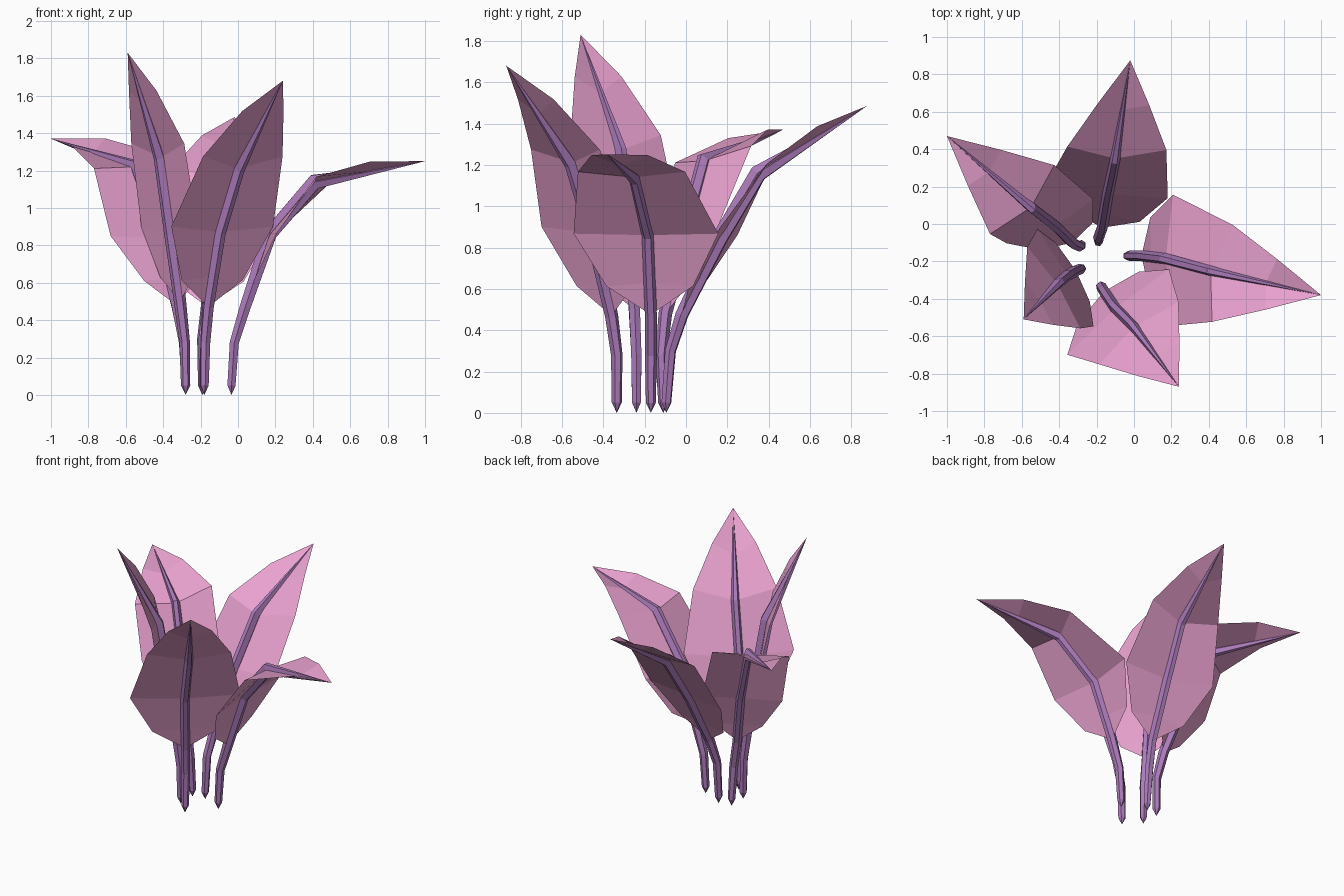
import bpy, bmesh
from math import cos, sin, pi, radians
from mathutils import Vector

if "Cube" in bpy.data.objects:
    bpy.data.objects.remove(bpy.data.objects["Cube"])


def material(name, rgb):
    m = bpy.data.materials.new(name)
    m.diffuse_color = (*rgb, 1)
    m.use_nodes = True
    m.node_tree.nodes["Principled BSDF"].inputs["Base Color"].default_value = m.diffuse_color
    return m


PINK = material("petal_pink", (0.82, 0.36, 0.63))
PURPLE = material("stem_purple", (0.42, 0.2, 0.5))


def finish(bm, name, mat):
    mesh = bpy.data.meshes.new(name)
    bm.to_mesh(mesh)
    bm.free()
    mesh.materials.append(mat)
    bpy.context.collection.objects.link(bpy.data.objects.new(name, mesh))


def side_dir(degrees, tilt=0.0):
    a = radians(degrees)
    return Vector((cos(a), sin(a), tilt)).normalized()


# Tapered six-sided stem, pointed at both ends, deeper than wide up high
def stem(name, pts, side):
    bm = bmesh.new()
    start, end = bm.verts.new(pts[0]), bm.verts.new(pts[-1])
    path = [pts[0] + Vector((0, 0, 0.05))] + pts[1:-1]
    sizes = [(0.024, 0.025), (0.029, 0.028), (0.029, 0.034), (0.029, 0.043), (0.027, 0.046)]
    rings = []
    for i, (p, (w, d)) in enumerate(zip(path, sizes)):
        before = path[max(i - 1, 0)]
        after = pts[-1] if i == len(path) - 1 else path[i + 1]
        tangent = ((after - p).normalized() + (p - before).normalized()).normalized()
        normal = tangent.cross(side).normalized()
        across = normal.cross(tangent)
        rings.append([bm.verts.new(p + across * w * cos(k * pi / 3) + normal * d * sin(k * pi / 3))
                      for k in range(6)])
    for k in range(6):
        j = (k + 1) % 6
        bm.faces.new((start, rings[0][j], rings[0][k]))
        bm.faces.new((end, rings[-1][k], rings[-1][j]))
        for a, b in zip(rings, rings[1:]):
            bm.faces.new((a[k], a[j], b[j], b[k]))
    bmesh.ops.recalc_face_normals(bm, faces=bm.faces[:])
    finish(bm, name, PURPLE)


# Thin faceted blade: rows of left edge, midrib, right edge
def blade(name, pts, low, high, belly_half, shoulder_half):
    root, belly, shoulder, tip = pts[2:]
    ahead = (tip - shoulder).normalized()
    up = Vector((0, 0, 1))
    rows = [  # midrib point, edge centre, half-width vector
        (root.lerp(belly, 0.4), root.lerp(belly, 0.36), low * belly_half * 0.6),
        (belly, belly + ahead * 0.04, low * belly_half),
        (shoulder, shoulder + ahead * 0.065 + up * 0.015, high * shoulder_half),
    ]
    # the outer row sits halfway to the tip with its edges curled up
    rows.append((shoulder.lerp(tip, 0.5), rows[2][1].lerp(tip, 0.5) + up * 0.04, rows[2][2] * 0.52))
    bm = bmesh.new()
    first, last = bm.verts.new(root), bm.verts.new(tip)
    verts = [[bm.verts.new(v) for v in (edge - half, mid, edge + half)] for mid, edge, half in rows]
    for k in range(2):
        bm.faces.new((first, verts[0][k + 1], verts[0][k]))
        bm.faces.new((last, verts[-1][k], verts[-1][k + 1]))
        for a, b in zip(verts, verts[1:]):
            bm.faces.new((a[k], a[k + 1], b[k + 1], b[k]))
    bmesh.ops.recalc_face_normals(bm, faces=bm.faces[:])
    finish(bm, name, PINK)


def leaf(name, path, low_angle, high_angle, belly_half, shoulder_half, tilt=0.0):
    pts = [Vector(p) for p in path]
    low, high = side_dir(low_angle), side_dir(high_angle, tilt)
    stem(name + "_stem", pts, low)
    blade(name + "_blade", pts, low, high, belly_half, shoulder_half)


# Five leaves around the middle, each bending outwards
leaf("right_leaf", [(-.035, -.17, 0), (-.02, -.17, .28), (.04, -.17, .475),
                    (.17, -.185, .86), (.41, -.25, 1.14), (1.0, -.38, 1.25)], 90, 78, .35, .265)
leaf("back_leaf", [(-.19, -.095, 0), (-.19, -.075, .3), (-.17, -.02, .475),
                   (-.14, .16, .84), (-.1, .35, 1.16), (-.02, .875, 1.485)], -10, -2, .32, .265)
leaf("left_leaf", [(-.28, -.11, 0), (-.29, -.12, .28), (-.33, -.1, .48),
                   (-.42, -.01, .84), (-.55, .09, 1.22), (-1.0, .47, 1.37)], 27, 47, .26, .255, .16)
leaf("front_left_leaf", [(-.28, -.24, 0), (-.285, -.24, .28), (-.31, -.25, .5),
                         (-.355, -.275, .86), (-.41, -.32, 1.27), (-.59, -.51, 1.83)], -60, -57, .30, .26)
leaf("front_leaf", [(-.18, -.335, 0), (-.175, -.335, .28), (-.16, -.36, .47),
                    (-.1, -.45, .87), (0, -.55, 1.21), (.24, -.87, 1.68)], 40, 38, .355, .27)
